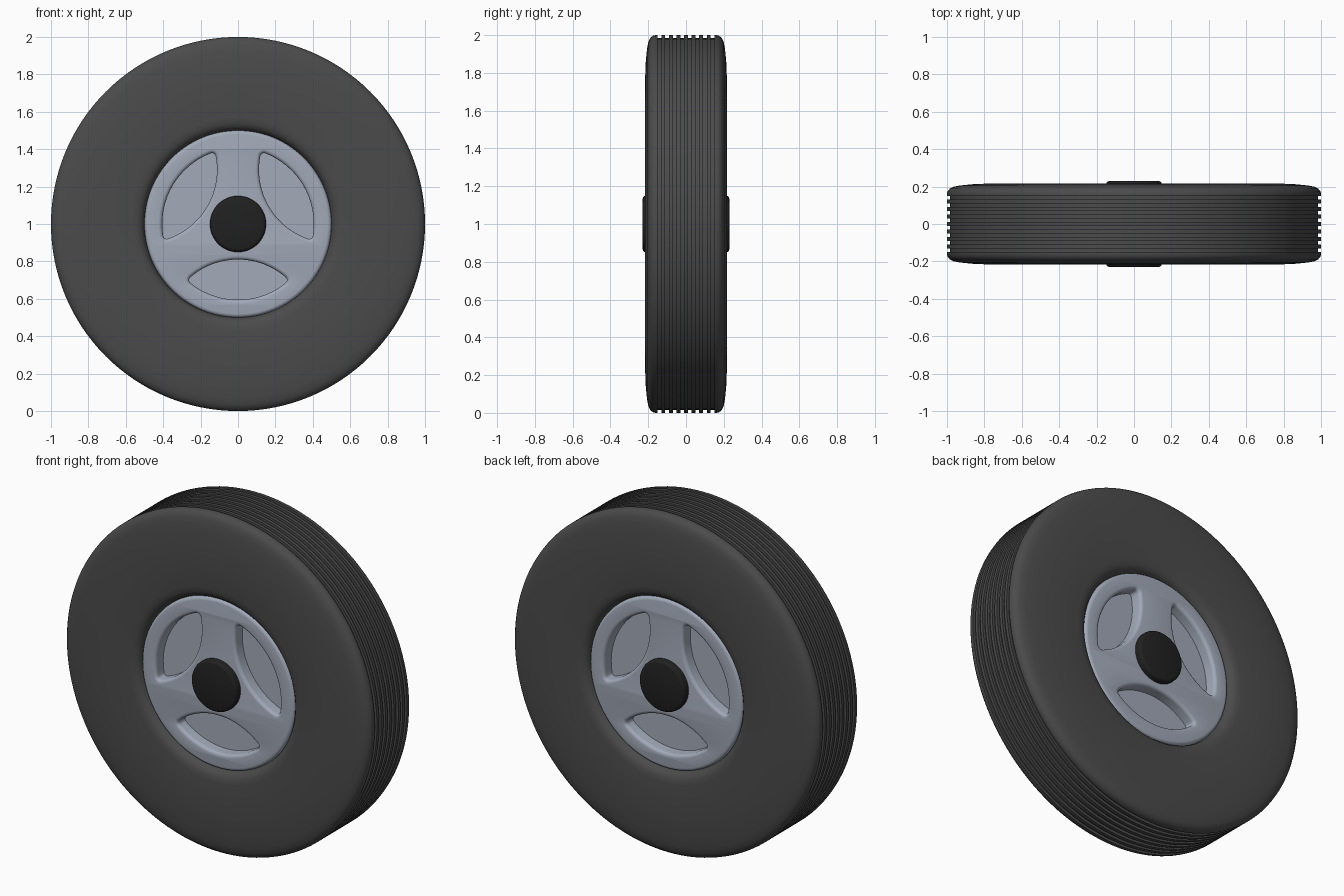
import bpy, bmesh
from math import sin, cos, pi, atan2, sqrt, radians

if "Cube" in bpy.data.objects:
    bpy.data.objects.remove(bpy.data.objects["Cube"])


def finish(obj, color, angle=40):
    mat = bpy.data.materials.new(obj.name + "_paint")
    mat.diffuse_color = (*color, 1)
    mat.use_nodes = True
    mat.node_tree.nodes["Principled BSDF"].inputs["Base Color"].default_value = mat.diffuse_color
    obj.data.materials.append(mat)
    bpy.ops.object.select_all(action='DESELECT')
    obj.select_set(True)
    bpy.context.view_layer.objects.active = obj
    bpy.ops.object.shade_smooth_by_angle(angle=radians(angle))


def lathe(name, half, color, segments=128):
    """Spin a (radius, y) half profile, mirrored in y, about the wheel axle."""
    profile = half + [(r, -y) for r, y in reversed(half)]
    bm = bmesh.new()
    verts = [bm.verts.new((r, y, 0)) for r, y in profile]
    edges = [bm.edges.new(p) for p in zip(verts, verts[1:])]
    bmesh.ops.spin(bm, geom=verts + edges, cent=(0, 0, 0), axis=(0, 1, 0),
                   angle=2 * pi, steps=segments)
    bmesh.ops.remove_doubles(bm, verts=bm.verts, dist=1e-5)
    bmesh.ops.recalc_face_normals(bm, faces=bm.faces)
    mesh = bpy.data.meshes.new(name)
    bm.to_mesh(mesh)
    bm.free()
    obj = bpy.data.objects.new(name, mesh)
    obj.location.z = 1
    bpy.context.collection.objects.link(obj)
    finish(obj, color)
    return obj


RUBBER, METAL, BLACK = (0.07, 0.07, 0.07), (0.36, 0.40, 0.48), (0.015, 0.015, 0.015)

# Tyre: rounded sidewall, then eight tread grooves (four per half)
tyre = [(0.49, 0.13), (0.5, 0.165), (0.506, 0.187), (0.52, 0.203), (0.54, 0.212),
        (0.57, 0.217), (0.76, 0.217), (0.86, 0.213), (0.93, 0.206), (0.965, 0.199),
        (0.985, 0.189), (0.996, 0.176), (1.0, 0.162)]
for k in range(3, -1, -1):
    y = 0.02 + 0.04 * k
    tyre += [(1.0, y + 0.01), (0.984, y + 0.01), (0.984, y - 0.01), (1.0, y - 0.01)]
lathe("tyre", tyre, RUBBER)

# Pocket floor inside the rim, and the axle cap
lathe("rim_floor", [(0, 0.12), (0.46, 0.12)], METAL)
lathe("axle_cap", [(0, 0.23), (0.132, 0.23), (0.141, 0.227), (0.147, 0.221), (0.15, 0.212)],
      BLACK, 64)


# Lens-shaped pocket outline: two arcs with rounded corners
def lens():
    r1, r2, rho, d = 0.405, 0.39, 0.02, 0.58
    s1, s2 = r1 - rho, r2 - rho
    cz = (d * d + s1 * s1 - s2 * s2) / (2 * d)
    cx = sqrt(s1 * s1 - cz * cz)
    a1, a2 = atan2(cx, cz), atan2(cx, d - cz)
    pts = []
    for ox, oz, r, t0, t1, n in [(0, 0, r1, -a1, a1, 24),
                                 (cx, -cz, rho, a1, pi - a2, 6),
                                 (0, -d, r2, pi - a2, pi + a2, 24),
                                 (-cx, -cz, rho, pi + a2, 2 * pi - a1, 6)]:
        for i in range(n):
            t = t0 + (t1 - t0) * i / n
            pts.append((ox + r * sin(t), oz - r * cos(t)))
    return pts


# Rim: filled outline with three pockets, extruded and bevelled
curve = bpy.data.curves.new("rim", 'CURVE')
curve.dimensions = '2D'
curve.fill_mode = 'BOTH'
curve.extrude, curve.bevel_depth, curve.offset = 0.17, 0.02, -0.02
curve.bevel_resolution = 3
outlines = [[(0.5 * cos(2 * pi * i / 128), 0.5 * sin(2 * pi * i / 128)) for i in range(128)]]
for k in range(3):
    c, s = cos(2 * pi * k / 3), sin(2 * pi * k / 3)
    outlines.append([(x * c - z * s, x * s + z * c) for x, z in lens()])
for pts in outlines:
    spline = curve.splines.new('POLY')
    spline.points.add(len(pts) - 1)
    for p, (x, z) in zip(spline.points, pts):
        p.co = (x, z, 0, 1)
    spline.use_cyclic_u = True
rim = bpy.data.objects.new("rim", curve)
rim.location.z = 1
rim.rotation_euler.x = pi / 2
bpy.context.collection.objects.link(rim)
bpy.ops.object.select_all(action='DESELECT')
rim.select_set(True)
bpy.context.view_layer.objects.active = rim
bpy.ops.object.convert(target='MESH')
rim = bpy.context.view_layer.objects.active
bm = bmesh.new()
bm.from_mesh(rim.data)
bmesh.ops.remove_doubles(bm, verts=bm.verts, dist=1e-4)
bmesh.ops.recalc_face_normals(bm, faces=bm.faces)
bm.to_mesh(rim.data)
bm.free()
finish(rim, METAL)
